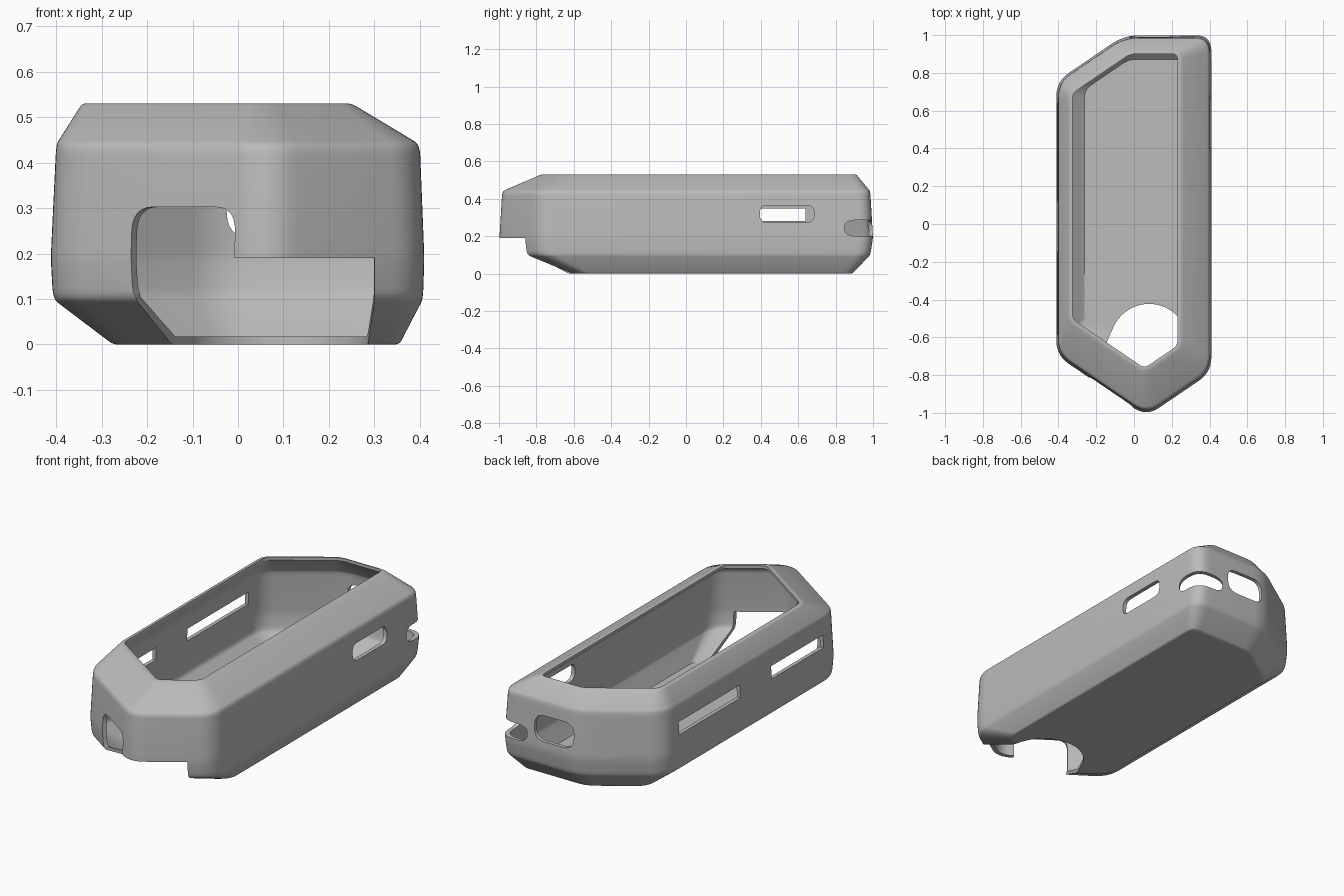
import bpy, bmesh, math
from mathutils import Vector

cube = bpy.data.objects.get("Cube")
if cube:
    bpy.data.objects.remove(cube, do_unlink=True)

grey = bpy.data.materials.new("matte_grey")
grey.use_nodes = True
grey.diffuse_color = (0.5, 0.5, 0.5, 1)
grey.node_tree.nodes["Principled BSDF"].inputs["Base Color"].default_value = (0.5, 0.5, 0.5, 1)


def bezier(a, b, c, n):
    """Points of a quadratic curve that rounds corner b."""
    return [a * (1 - t) ** 2 + b * (2 * t * (1 - t)) + c * t * t
            for t in (i / n for i in range(n + 1))]


def round_corners(points, reach, n, closed=True):
    out = []
    for i, b in enumerate(points):
        if not closed and i in (0, len(points) - 1):
            out.append(b)
            continue
        a, c = points[i - 1], points[(i + 1) % len(points)]
        ra = min(reach, (a - b).length * 0.45)
        rc = min(reach, (c - b).length * 0.45)
        out += bezier(b + (a - b).normalized() * ra, b,
                      b + (c - b).normalized() * rc, n)
    return out


def outline(key):
    """Six-sided plan: pointed front, one cut corner at the back."""
    z, left, right, back, tip_x, tip_y, cut, reach = key
    slope = 0.68
    plan = [(tip_x, tip_y), (right, tip_y + slope * (right - tip_x)), (right, back),
            ((back - cut) / slope, back), (left, cut + slope * left),
            (left, tip_y + slope * (tip_x - left))]
    return [(p.x, p.y, z) for p in round_corners([Vector(p) for p in plan], reach, 8)]


def make_object(name, bm):
    bmesh.ops.recalc_face_normals(bm, faces=bm.faces)
    mesh = bpy.data.meshes.new(name)
    bm.to_mesh(mesh)
    bm.free()
    mesh.materials.append(grey)
    obj = bpy.data.objects.new(name, mesh)
    bpy.context.collection.objects.link(obj)
    return obj


def loft(name, rings):
    bm = bmesh.new()
    loops = [[bm.verts.new(p) for p in ring] for ring in rings]
    for lo, hi in zip(loops, loops[1:]):
        for i in range(len(lo)):
            j = (i + 1) % len(lo)
            bm.faces.new((lo[i], lo[j], hi[j], hi[i]))
    bm.faces.new(loops[0])
    bm.faces.new(loops[-1])
    return make_object(name, bm)


def side_cutter(name, centre, direction, width, height, radius, depth):
    """Rounded slot pushed horizontally through the wall."""
    d = Vector((*direction, 0)).normalized()
    u = Vector((0, 0, 1)).cross(d)
    w, h = width / 2, height / 2
    pts = [Vector(p) for p in ((-w, -h), (w, -h), (w, h), (-w, h))]
    if radius:
        pts = round_corners(pts, radius, 6)
    rings = [[Vector(centre) + u * p.x + Vector((0, 0, p.y)) + d * s for p in pts]
             for s in (-depth, depth)]
    return loft(name, rings)


# Shell profile: z, left, right, back, tip x, tip y, cut corner, corner reach
outer = [(0, -0.24, 0.32, 0.855, 0.055, -0.72, 0.87, 0.05),
         (0, -0.275, 0.355, 0.89, 0.055, -0.765, 0.91, 0.05),
         (0.1, -0.407, 0.407, 0.985, 0.065, -1.01, 1.02, 0.08),
         (0.19, -0.412, 0.41, 1.0, 0.065, -1.02, 1.035, 0.08),
         (0.44, -0.4, 0.4, 0.985, 0.065, -1.005, 1.02, 0.08),
         (0.53, -0.343, 0.25, 0.91, 0.055, -0.785, 0.93, 0.04),
         (0.53, -0.325, 0.23, 0.9, 0.055, -0.763, 0.913, 0.03)]
inner = [(0.515, -0.325, 0.23, 0.9, 0.055, -0.763, 0.913, 0.03),
         (0.425, -0.38, 0.378, 0.965, 0.065, -0.98, 0.995, 0.07),
         (0.19, -0.392, 0.39, 0.98, 0.065, -0.995, 1.01, 0.07),
         (0.108, -0.387, 0.387, 0.967, 0.065, -0.985, 0.998, 0.07),
         (0.018, -0.262, 0.34, 0.872, 0.055, -0.745, 0.89, 0.04)]
outer = round_corners([Vector(k) for k in outer], 0.025, 4, closed=False)
inner = round_corners([Vector(k) for k in inner], 0.025, 4, closed=False)
shell = loft("case_shell", [outline(k) for k in outer + inner])

# Openings in the walls
cutters = [
    side_cutter("right_slot", (0.4, 0.54, 0.319), (1, 0), 0.29, 0.092, 0.04, 0.08),
    side_cutter("left_slot_back", (-0.4, 0.38, 0.315), (1, 0), 0.52, 0.068, 0, 0.08),
    side_cutter("left_slot_front", (-0.4, -0.365, 0.315), (1, 0), 0.44, 0.068, 0, 0.08),
    side_cutter("back_port", (0.09, 0.98, 0.3), (0, 1), 0.23, 0.135, 0.06, 0.08),
    side_cutter("corner_slot", (0.405, 1.0, 0.243), (1, 1), 0.22, 0.085, 0.045, 0.22),
    side_cutter("front_port", (-0.113, -0.88, 0.19), (-0.56, -0.82), 0.275, 0.225, 0.055, 0.08),
]

# Opening under the nose, rounded at its inner end
centre, radius = Vector((0.08, -0.63)), 0.207
arc = [centre + radius * Vector((math.cos(a), math.sin(a)))
       for a in (math.radians(154 * i / 24) for i in range(25))]
plan = [Vector((0.3, -1.2)), Vector((0.3, -0.84))] + arc + [Vector((-0.225, -0.81)), Vector((-0.4, -1.2))]
cutters.append(loft("nose_opening", [[(p.x, p.y, z) for p in plan] for z in (-0.1, 0.19)]))

# Cut the shell
bpy.context.view_layer.objects.active = shell
for cutter in cutters:
    cutter.hide_render = True
    mod = shell.modifiers.new(cutter.name, 'BOOLEAN')
    mod.operation = 'DIFFERENCE'
    mod.solver = 'EXACT'
    mod.object = cutter
    bpy.ops.object.modifier_apply(modifier=mod.name)
for cutter in cutters:
    bpy.data.objects.remove(cutter, do_unlink=True)

bpy.ops.object.select_all(action='DESELECT')
shell.select_set(True)
bpy.ops.object.shade_smooth_by_angle(angle=math.radians(30))
